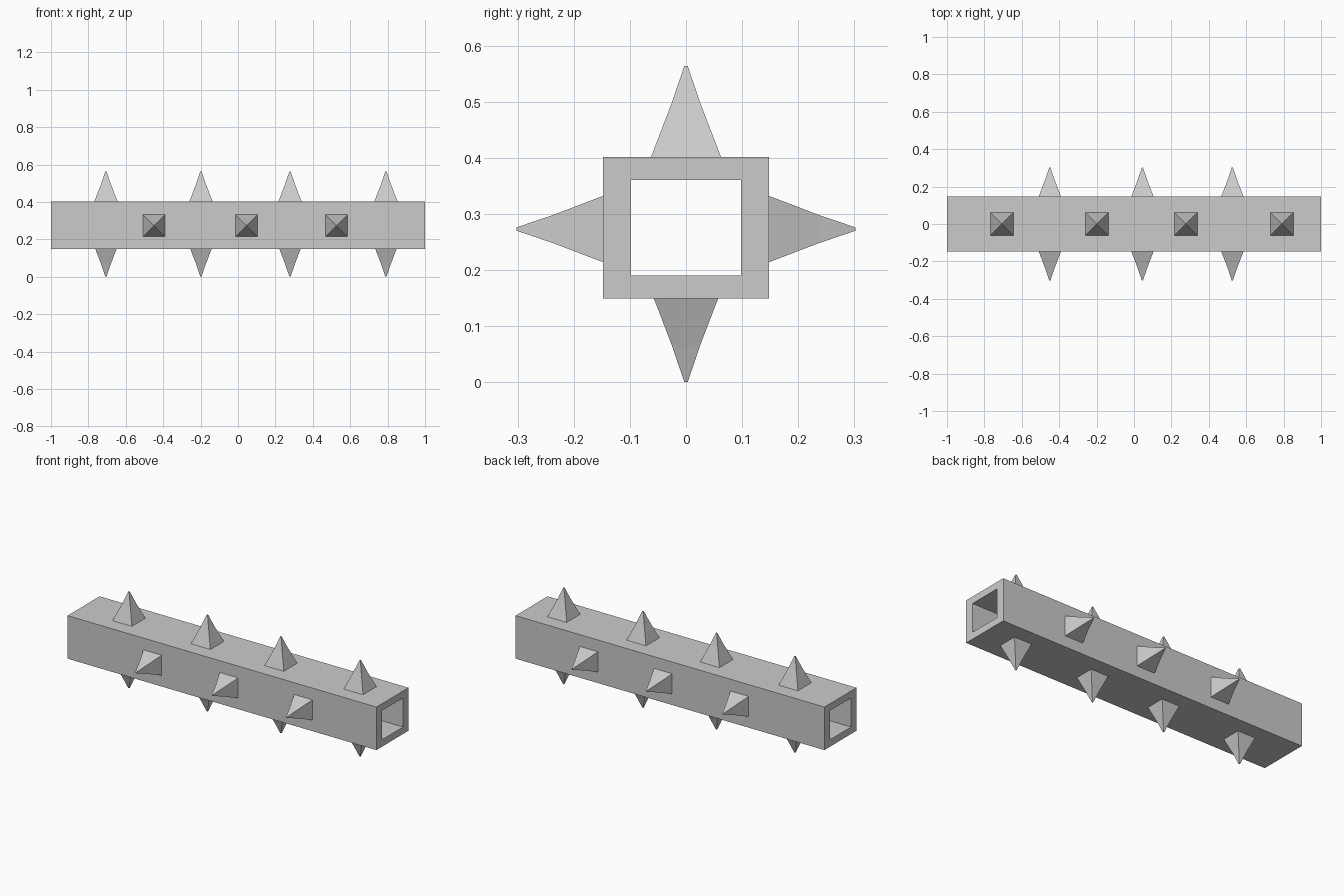
import bpy
import bmesh
from math import radians
from mathutils import Matrix, Vector

if "Cube" in bpy.data.objects:
    bpy.data.objects.remove(bpy.data.objects["Cube"])


def make_object(name, bm):
    bmesh.ops.recalc_face_normals(bm, faces=bm.faces)
    mesh = bpy.data.meshes.new(name)
    bm.to_mesh(mesh)
    bm.free()
    obj = bpy.data.objects.new(name, mesh)
    bpy.context.collection.objects.link(obj)
    return obj


def loft(bm, rings, closed=False):
    """Join successive four-corner rings with quads."""
    rows = [[bm.verts.new(p) for p in r] for r in rings]
    pairs = list(zip(rows, rows[1:]))
    if closed:
        pairs.append((rows[-1], rows[0]))
    for a, b in pairs:
        for i in range(4):
            j = (i + 1) % 4
            bm.faces.new((a[i], a[j], b[j], b[i]))
    return rows


def square(a, b):
    return [(-a, -b), (a, -b), (a, b), (-a, b)]


# hollow square beam, open at both ends
MID = 0.275


def beam_ring(x, hy, hz):
    return [(x, y, MID + z) for y, z in square(hy, hz)]


bm = bmesh.new()
loft(bm, [beam_ring(-1, 0.148, 0.126), beam_ring(1, 0.148, 0.126),
          beam_ring(1, 0.098, 0.085), beam_ring(-1, 0.098, 0.085)], closed=True)
make_object("hollow_beam", bm)


# slightly concave four-sided spikes
def spike(name, base, turn):
    bm = bmesh.new()
    profile = [(0.0625, 0), (0.025, 0.098), (0.003, 0.163)]
    rows = loft(bm, [[(x, y, h) for x, y in square(r, r)] for r, h in profile])
    bm.faces.new(rows[0])
    bm.faces.new(rows[-1])
    bmesh.ops.transform(bm, verts=bm.verts, matrix=Matrix.Translation(Vector(base))
                        @ Matrix.Rotation(radians(turn), 4, 'X'))
    make_object(name, bm)


for x in (-0.706, -0.198, 0.278, 0.791):
    spike("top_spike", (x, 0, 0.401), 0)
    spike("bottom_spike", (x, 0, 0.163), 180)

for x in (-0.45, 0.045, 0.526):
    spike("front_spike", (x, -0.139, 0.273), 90)
    spike("back_spike", (x, 0.139, 0.273), -90)
